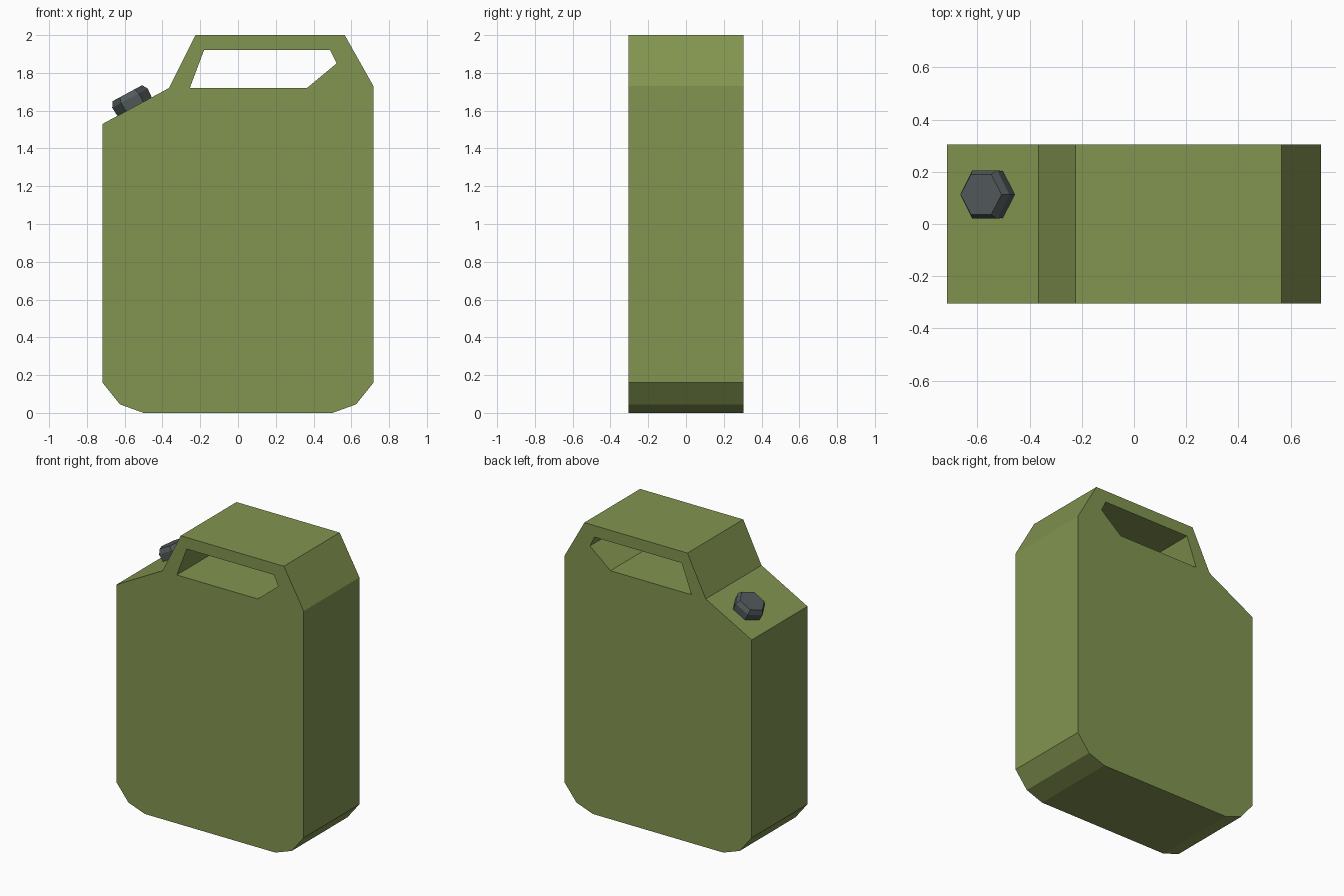
import bpy, bmesh, math
from mathutils import Matrix, Vector

if "Cube" in bpy.data.objects:
    bpy.data.objects.remove(bpy.data.objects["Cube"])


def material(name, rgb):
    m = bpy.data.materials.new(name)
    m.diffuse_color = (*rgb, 1)
    m.use_nodes = True
    m.node_tree.nodes["Principled BSDF"].inputs["Base Color"].default_value = m.diffuse_color
    return m


def add_object(name, bm, mat):
    bmesh.ops.recalc_face_normals(bm, faces=bm.faces[:])
    mesh = bpy.data.meshes.new(name)
    bm.to_mesh(mesh)
    bm.free()
    mesh.materials.append(mat)
    ob = bpy.data.objects.new(name, mesh)
    bpy.context.collection.objects.link(ob)
    return ob


olive = material("olive green", (0.223, 0.296, 0.08))
grey = material("dark grey", (0.085, 0.102, 0.106))
HALF = 0.305

# Body: side profile with a handle opening, extruded through the depth
outline = [(-0.5, 0), (0.5, 0), (0.625, 0.045), (0.717, 0.16), (0.717, 1.73),
           (0.565, 2), (-0.225, 2), (-0.365, 1.72), (-0.717, 1.53),
           (-0.717, 0.16), (-0.625, 0.045)]
opening = [(-0.255, 1.72), (0.365, 1.72), (0.522, 1.85), (0.488, 1.92), (-0.18, 1.92)]

bm = bmesh.new()
edges = []
for loop in (outline, opening):
    vs = [bm.verts.new((x, -HALF, z)) for x, z in loop]
    edges += [bm.edges.new((vs[i - 1], vs[i])) for i in range(len(vs))]
bmesh.ops.triangle_fill(bm, edges=edges, use_beauty=True, normal=(0, -1, 0))
ext = bmesh.ops.extrude_face_region(bm, geom=bm.faces[:], use_keep_orig=True)
bmesh.ops.translate(bm, vec=(0, 2 * HALF, 0),
                    verts=[g for g in ext["geom"] if isinstance(g, bmesh.types.BMVert)])
add_object("can_body", bm, olive)

# Cap: chamfered hexagonal prism standing on the sloping shoulder
bm = bmesh.new()
rings = []
for r, h in ((0.103, -0.003), (0.107, 0.05), (0.089, 0.08)):
    rings.append([bm.verts.new((r * math.cos(i * math.pi / 3), r * math.sin(i * math.pi / 3), h))
                  for i in range(6)])
for a, b in zip(rings, rings[1:]):
    for i in range(6):
        bm.faces.new((a[i - 1], a[i], b[i], b[i - 1]))
bm.faces.new(rings[0])
bm.faces.new(rings[-1])
cap = add_object("filler_cap", bm, grey)
slope = math.atan2(1.72 - 1.53, 0.717 - 0.365)
cap.matrix_world = Matrix.Translation(Vector((-0.548, 0.113, 1.622))) @ Matrix.Rotation(-slope, 4, 'Y')
